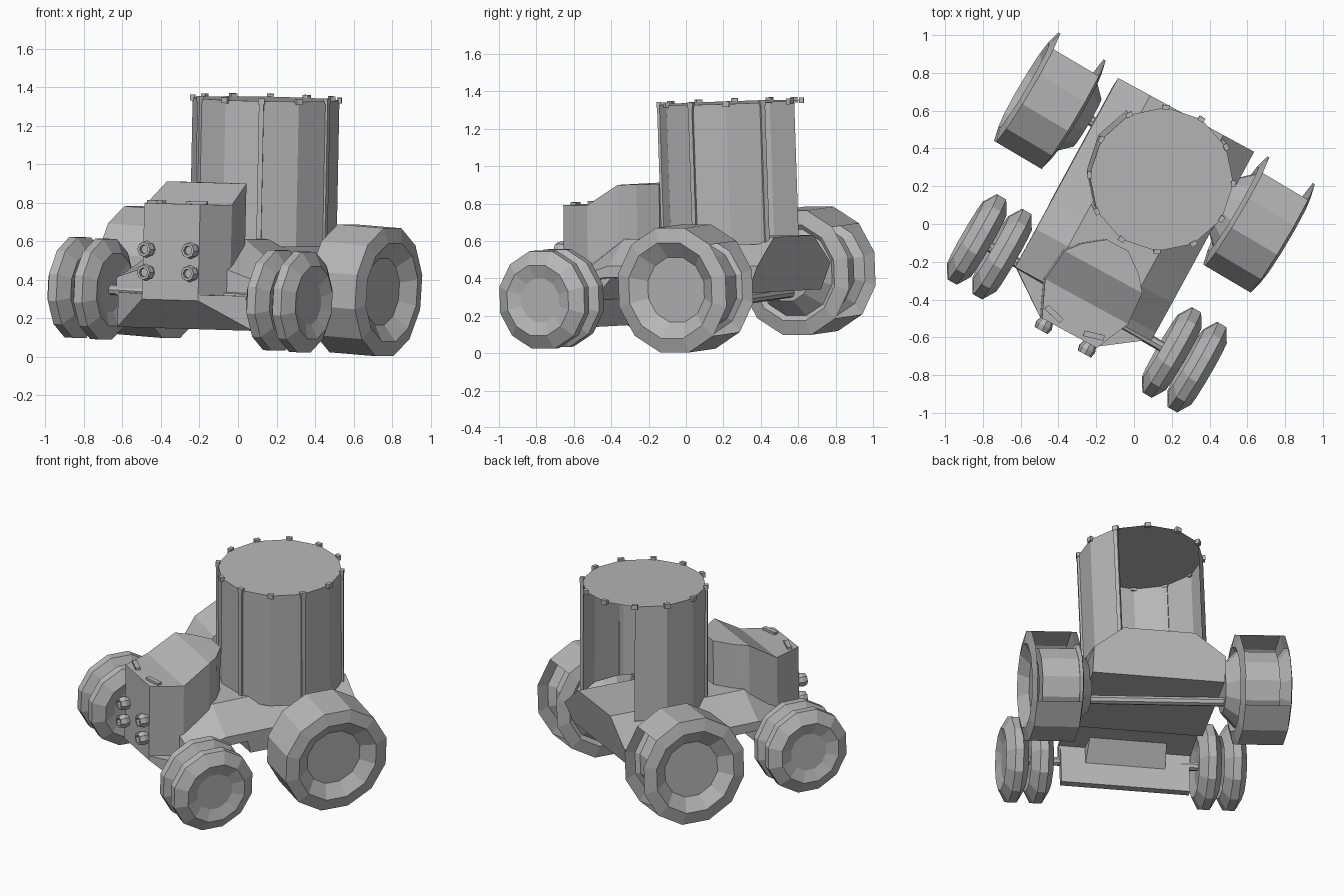
import bpy, bmesh, math
from mathutils import Matrix

cube = bpy.data.objects.get("Cube")
if cube:
    bpy.data.objects.remove(cube)

grey = bpy.data.materials.new("plain_grey")
grey.use_nodes = True
grey.diffuse_color = (0.47, 0.47, 0.47, 1)
grey.node_tree.nodes["Principled BSDF"].inputs["Base Color"].default_value = (0.47, 0.47, 0.47, 1)


def turn(degrees, axis):
    return Matrix.Rotation(math.radians(degrees), 4, axis)


# Whole vehicle is turned and leans slightly to its left
ROOT = Matrix.Translation((-0.04, 0.021, 0.006)) @ turn(-28.5, 'Z') @ turn(1.5, 'Y')


def finish(name, bm, local=Matrix()):
    bmesh.ops.recalc_face_normals(bm, faces=bm.faces)
    mesh = bpy.data.meshes.new(name)
    bm.to_mesh(mesh)
    bm.free()
    mesh.materials.append(grey)
    obj = bpy.data.objects.new(name, mesh)
    bpy.context.scene.collection.objects.link(obj)
    obj.matrix_world = ROOT @ local
    return obj


def loft(bm, rings, caps=True):
    """Join equal-length rings of points with quads."""
    rows = [[bm.verts.new(p) for p in ring] for ring in rings]
    n = len(rows[0])
    for a, b in zip(rows, rows[1:]):
        for i in range(n):
            j = (i + 1) % n
            bm.faces.new((a[i], a[j], b[j], b[i]))
    if caps:
        bm.faces.new(rows[0][::-1])
        bm.faces.new(rows[-1])
    return rows


def lathe_x(name, profile, sides, place, phase=0.0, open_tread=False):
    """Spin (offset, radius) points round the x axis; may open the rear of the tread."""
    bm = bmesh.new()
    angles = [phase + math.tau * i / sides for i in range(sides)]
    loft(bm, [[(w, r * math.sin(a), r * math.cos(a)) for a in angles] for w, r in profile])
    if open_tread:
        radius = max(r for w, r in profile)
        rear = [f for f in bm.faces if abs(f.calc_center_median().x) < 0.01
                and f.calc_center_median().y > 0.6 * radius]
        bmesh.ops.delete(bm, geom=rear, context='FACES_ONLY')
    return finish(name, bm, place)


def box(name, size, place):
    bm = bmesh.new()
    bmesh.ops.create_cube(bm, size=1, matrix=Matrix.Diagonal((*size, 1)))
    return finish(name, bm, place)


# Wheels: broad rear tyres, twin narrow front tyres
rear_tyre = [(-0.10, 0.18), (-0.16, 0.265), (-0.14, 0.345),
             (0.14, 0.345), (0.16, 0.265), (0.10, 0.18)]
front_tyre = [(-0.045, 0.12), (-0.07, 0.195), (-0.025, 0.27),
              (0.025, 0.27), (0.07, 0.195), (0.045, 0.12)]
REAR = Matrix.Translation((-0.025, 0.338, 0.387)) @ turn(-2.1, 'Z') @ turn(2.7, 'Y')
FRONT = Matrix.Translation((0.018, -0.487, 0.318)) @ turn(-1.6, 'Z') @ turn(1.7, 'Y')
TILT = math.radians(15)
for side, word in ((1, "left"), (-1, "right")):
    place = REAR @ Matrix.Translation((side * 0.645, 0, 0))
    lathe_x("rear_wheel_" + word, rear_tyre, 12, place, TILT, True)
    lathe_x("rear_hub_" + word, [(side * 0.09, 0.24), (side * -0.14, 0.24), (side * -0.23, 0.15)],
            12, place, TILT)
    for x, part in ((0.52, "inner"), (0.675, "outer")):
        place = FRONT @ Matrix.Translation((side * x, 0, 0))
        lathe_x(f"front_{part}_wheel_{word}", front_tyre, 12, place, TILT)

# Axles
lathe_x("front_axle", [(-0.6, 0.028), (0.6, 0.028)], 8, FRONT)
lathe_x("rear_axle", [(-0.43, 0.028), (0.43, 0.028)], 8, REAR @ Matrix.Translation((0, 0.02, -0.10)))

# Chassis: six-sided cross-sections with sloped shoulders, raised floor at the front
stations = [(-0.50, -0.50, 0.30, 0.40, 0.46), (-0.45, -0.45, 0.39, 0.415, 0.49),
            (-0.27, -0.27, 0.41, 0.47, 0.61), (-0.12, -0.12, 0.41, 0.47, 0.61),
            (-0.10, -0.10, 0.33, 0.47, 0.61), (0.64, 0.58, 0.325, 0.47, 0.62)]
bm = bmesh.new()
loft(bm, [[(-0.41, low_y, low), (0.41, low_y, low), (0.41, y, mid),
           (0.22, y, top), (-0.22, y, top), (-0.41, y, mid)]
          for y, low_y, low, mid, top in stations])
finish("chassis", bm)

# Hood: four-cornered sections from the nose back to the tank
sections = [(-0.67, 0.165, 0.30, 0.79), (-0.48, 0.25, 0.25, 0.79), (-0.30, 0.235, 0.45, 0.90),
            (-0.22, 0.17, 0.45, 0.90), (-0.14, 0.065, 0.45, 0.90)]
bm = bmesh.new()
loft(bm, [[(-w, y, lo), (w, y, lo), (w, y, hi), (-w, y, hi)] for y, w, lo, hi in sections])
finish("hood", bm)

# Belly wedge below the nose, with an upright rear plate
bm = bmesh.new()
loft(bm, [[(-w, y, lo), (w, y, lo), (w, y, hi), (-w, y, hi)]
          for y, w, lo, hi in ((-0.67, 0.165, 0.29, 0.32), (-0.50, 0.40, 0.14, 0.32),
                               (-0.45, 0.40, 0.14, 0.41))])
finish("nose_wedge", bm)

# Lamps and small brows on the nose
for side, word in ((1, "left"), (-1, "right")):
    for z, level in ((0.55, "upper"), (0.43, "lower")):
        place = Matrix.Translation((side * 0.13, -0.69, z)) @ turn(-90, 'Z')
        lathe_x(f"{level}_lamp_{word}",
                [(-0.04, 0.03), (0.01, 0.046), (0.04, 0.038), (0.04, 0.024), (0.02, 0.024)], 8, place)
    place = Matrix.Translation((side * 0.12, -0.62, 0.795)) @ turn(side * 15, 'Z')
    box("lamp_brow_" + word, (0.11, 0.03, 0.02), place)

# Tank: twelve-sided shell with a lid, its back left open
TANK = Matrix.Translation((0.02, 0.293, 0.58)) @ turn(-5, 'Z') @ turn(1.1, 'X') @ turn(0.5, 'Y')
R, H, SIDES = 0.382, 0.755, 12
OPEN_PANELS = (2, 3, 4)
corners = [math.tau * i / SIDES for i in range(SIDES)]
bm = bmesh.new()
rows = loft(bm, [[(R * math.cos(a), R * math.sin(a), z) for a in corners] for z in (0, H)], caps=False)
bm.faces.new(rows[1])
bm.faces.ensure_lookup_table()
bmesh.ops.delete(bm, geom=[bm.faces[i] for i in OPEN_PANELS], context='FACES')
finish("tank", bm, TANK)

# Rim clips all round, and upright ribs on some closed corners
for i, a in enumerate(corners):
    spot = TANK @ Matrix.Rotation(a, 4, 'Z')
    box(f"rim_clip_{i + 1}", (0.025, 0.035, 0.03), spot @ Matrix.Translation((R, 0, H)))
    if i in (0, 2, 8, 10):
        box(f"tank_rib_{i + 1}", (0.02, 0.025, H), spot @ Matrix.Translation((R, 0, H / 2)))
